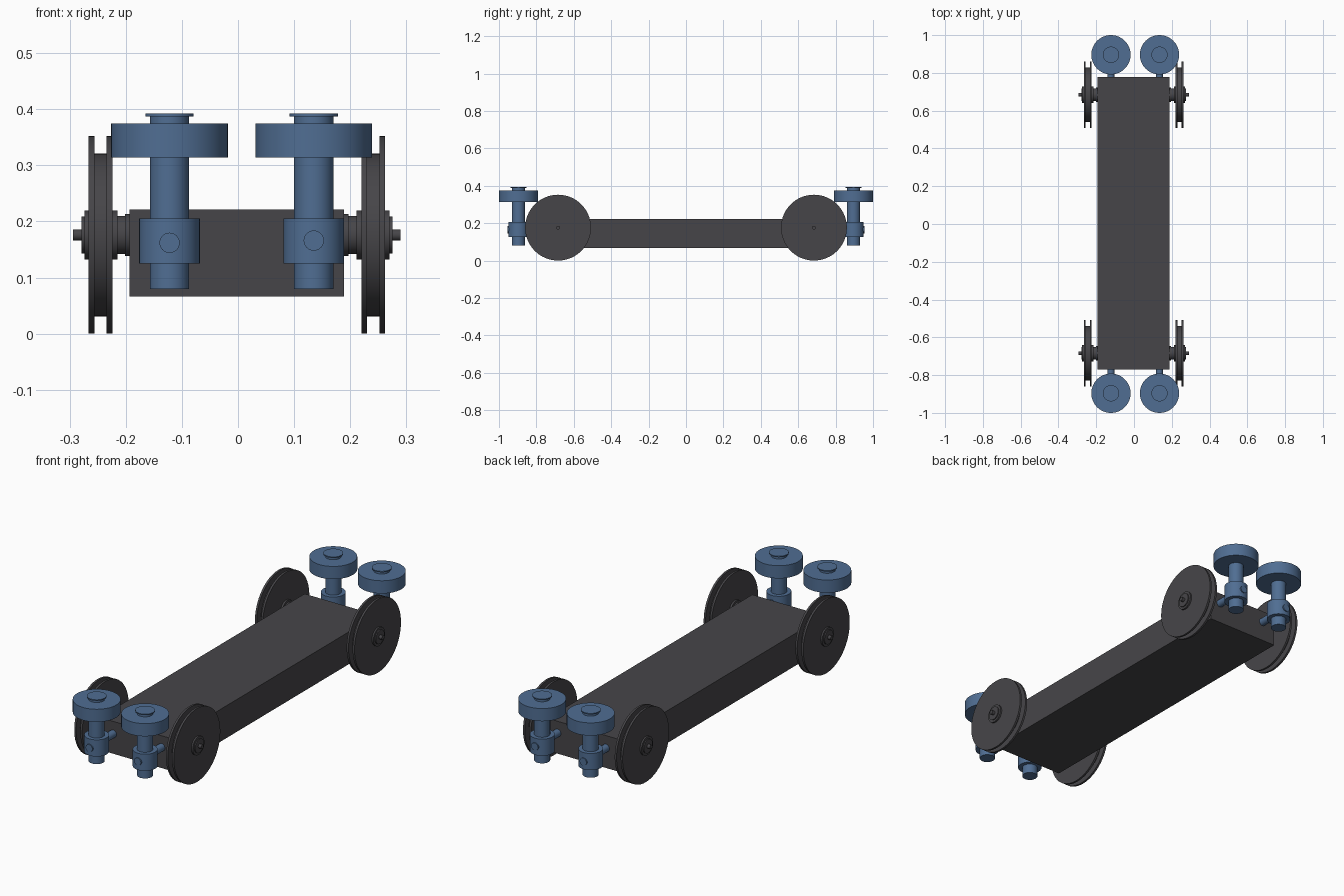
import bpy
import bmesh
import math
from mathutils import Matrix

cube = bpy.data.objects.get("Cube")
if cube:
    bpy.data.objects.remove(cube, do_unlink=True)


def make_material(name, colour):
    mat = bpy.data.materials.new(name)
    mat.use_nodes = True
    mat.diffuse_color = colour
    mat.node_tree.nodes["Principled BSDF"].inputs["Base Color"].default_value = colour
    return mat


GREY = make_material("dark grey", (0.062, 0.060, 0.066, 1))
BLUE = make_material("steel blue", (0.080, 0.155, 0.290, 1))


def add_object(name, bm, mat, location, smooth=True):
    bmesh.ops.recalc_face_normals(bm, faces=bm.faces)
    mesh = bpy.data.meshes.new(name)
    bm.to_mesh(mesh)
    bm.free()
    mesh.materials.append(mat)
    obj = bpy.data.objects.new(name, mesh)
    bpy.context.collection.objects.link(obj)
    obj.location = location
    if smooth:
        bpy.ops.object.select_all(action="DESELECT")
        obj.select_set(True)
        bpy.context.view_layer.objects.active = obj
        bpy.ops.object.shade_smooth_by_angle(angle=math.radians(35))
    return obj


def lathe(name, profile, mat, location, axis="Z", sides=48):
    """Closed turned part from (radius, height) points, laid along an axis."""
    bm = bmesh.new()
    rings = []
    for radius, height in profile:
        rings.append([bm.verts.new((radius * math.cos(a), radius * math.sin(a), height))
                      for a in (2 * math.pi * i / sides for i in range(sides))])
    for low, high in zip(rings, rings[1:]):
        for i in range(sides):
            j = (i + 1) % sides
            bm.faces.new((low[i], low[j], high[j], high[i]))
    bm.faces.new(rings[0][::-1])
    bm.faces.new(rings[-1])
    if axis == "X":
        bm.transform(Matrix.Rotation(math.pi / 2, 4, "Y"))
    elif axis == "Y":
        bm.transform(Matrix.Rotation(-math.pi / 2, 4, "X"))
    return add_object(name, bm, mat, location)


def steps(*bands):
    """Turn (radius, start, end) bands into a stepped profile."""
    return [point for r, a, b in bands for point in ((r, a), (r, b))]


# Chassis beam
bm = bmesh.new()
bmesh.ops.create_cube(bm, size=1)
bm.transform(Matrix.Diagonal((0.382, 1.551, 0.155, 1)))
add_object("chassis", bm, GREY, (-0.002, 0.004, 0.1435), smooth=False)

# Grooved wheel with its hub and axle stub, outward from the chassis centre
wheel_bands = steps(
    (0.0375, 0.15, 0.199), (0.034, 0.199, 0.213), (0.044, 0.213, 0.222),
    (0.176, 0.222, 0.232), (0.145, 0.232, 0.254), (0.176, 0.254, 0.264),
    (0.044, 0.264, 0.272), (0.033, 0.272, 0.277), (0.010, 0.277, 0.292))

# Guide roller post: shaft, clamp collar, shaft and top cap
post_bands = steps(
    (0.035, 0.080, 0.125), (0.054, 0.125, 0.205),
    (0.035, 0.205, 0.387), (0.043, 0.387, 0.392))
roller_bands = steps((0.104, 0.314, 0.375))

for end, y in (("front", -1), ("back", 1)):
    for side, s, roller_x, pin_z in (("right", -1, -0.122, 0.162), ("left", 1, 0.135, 0.166)):
        tag = f"{end}_{side}"
        lathe(f"{tag}_wheel", [(r, s * h) for r, h in wheel_bands], GREY,
              (-0.002, 0.684 * y, 0.176), "X", 64)
        base = (roller_x, 0.896 * y, 0)
        lathe(f"{tag}_roller_post", post_bands, BLUE, base)
        lathe(f"{tag}_guide_roller", roller_bands, BLUE, base, sides=64)
        # Mounting pin through the collar into the chassis
        lathe(f"{tag}_mounting_pin", [(0.018, 0.77 * y), (0.018, 0.954 * y)], BLUE,
              (roller_x, 0, pin_z), "Y", 32)
